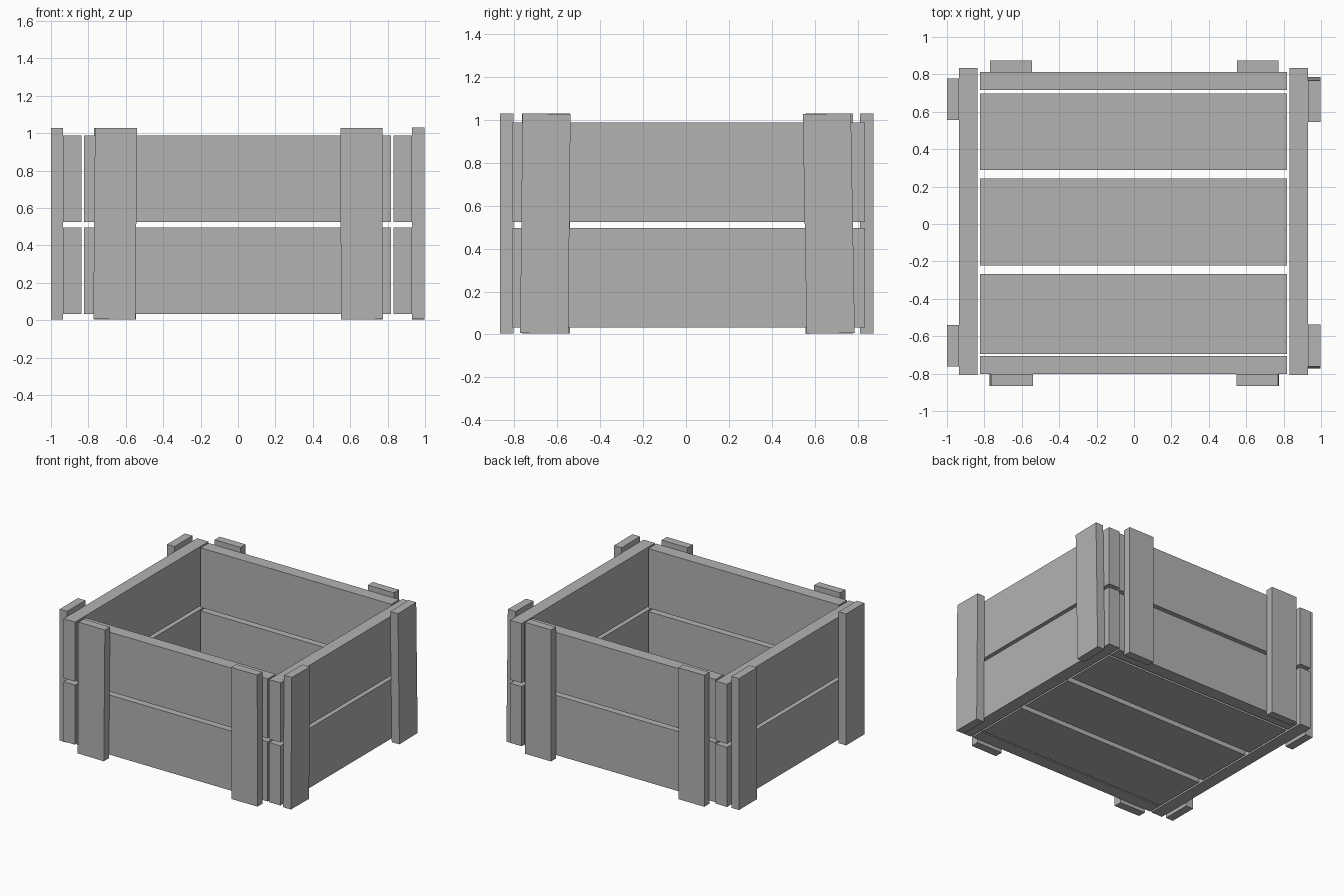
import bpy, math
from mathutils import Matrix

if "Cube" in bpy.data.objects:
    bpy.data.objects.remove(bpy.data.objects["Cube"])

wood = bpy.data.materials.new("grey_wood")
wood.diffuse_color = (0.45, 0.45, 0.45, 1)
wood.use_nodes = True
wood.node_tree.nodes["Principled BSDF"].inputs["Base Color"].default_value = wood.diffuse_color


def board(name, x, y, z, tilt=0.0, axis='Y'):
    """Box spanning three ranges, leaning by a few degrees about its centre."""
    bpy.ops.mesh.primitive_cube_add(size=1)
    ob = bpy.context.object
    ob.name = name
    size = [r[1] - r[0] for r in (x, y, z)]
    mid = [(r[0] + r[1]) / 2 for r in (x, y, z)]
    ob.data.transform(Matrix.Translation(mid)
                      @ Matrix.Rotation(math.radians(tilt), 4, axis)
                      @ Matrix.Diagonal((*size, 1)))
    ob.data.materials.append(wood)
    return ob


# Two rows of wall boards
for row, z in (("lower", (0.033, 0.497)), ("upper", (0.524, 0.987))):
    board(f"front_board_{row}", (-0.823, 0.818), (-0.803, -0.705), z)
    board(f"back_board_{row}", (-0.823, 0.818), (0.716, 0.814), z)
    board(f"left_board_{row}", (-0.936, -0.838), (-0.807, 0.833), z)
    board(f"right_board_{row}", (0.832, 0.930), (-0.807, 0.833), z)

# Floor boards
for i, y in enumerate(((-0.694, -0.266), (-0.222, 0.242), (0.288, 0.697))):
    board(f"floor_board_{i + 1}", (-0.823, 0.818), y, (0.033, 0.131))

# Upright battens on the front and back: x range, lean
Z = (0.005, 1.028)
for name, x, y, tilt in (
        ("front_batten_left", (-0.769, -0.544), (-0.866, -0.803), 0.5),
        ("front_batten_right", (0.549, 0.773), (-0.866, -0.803), -0.2),
        ("back_batten_left", (-0.769, -0.546), (0.811, 0.873), 0.0),
        ("back_batten_right", (0.550, 0.773), (0.811, 0.873), 0.0)):
    board(name, x, y, Z, tilt, 'Y')

# Upright battens on the two ends
for name, x, y, tilt in (
        ("left_batten_front", (-1.0, -0.936), (-0.763, -0.540), 0.0),
        ("left_batten_back", (-1.0, -0.936), (0.556, 0.777), 0.0),
        ("right_batten_front", (0.930, 0.996), (-0.767, -0.543), -0.6),
        ("right_batten_back", (0.930, 0.996), (0.553, 0.777), 1.0)):
    board(name, x, y, Z, tilt, 'X')
